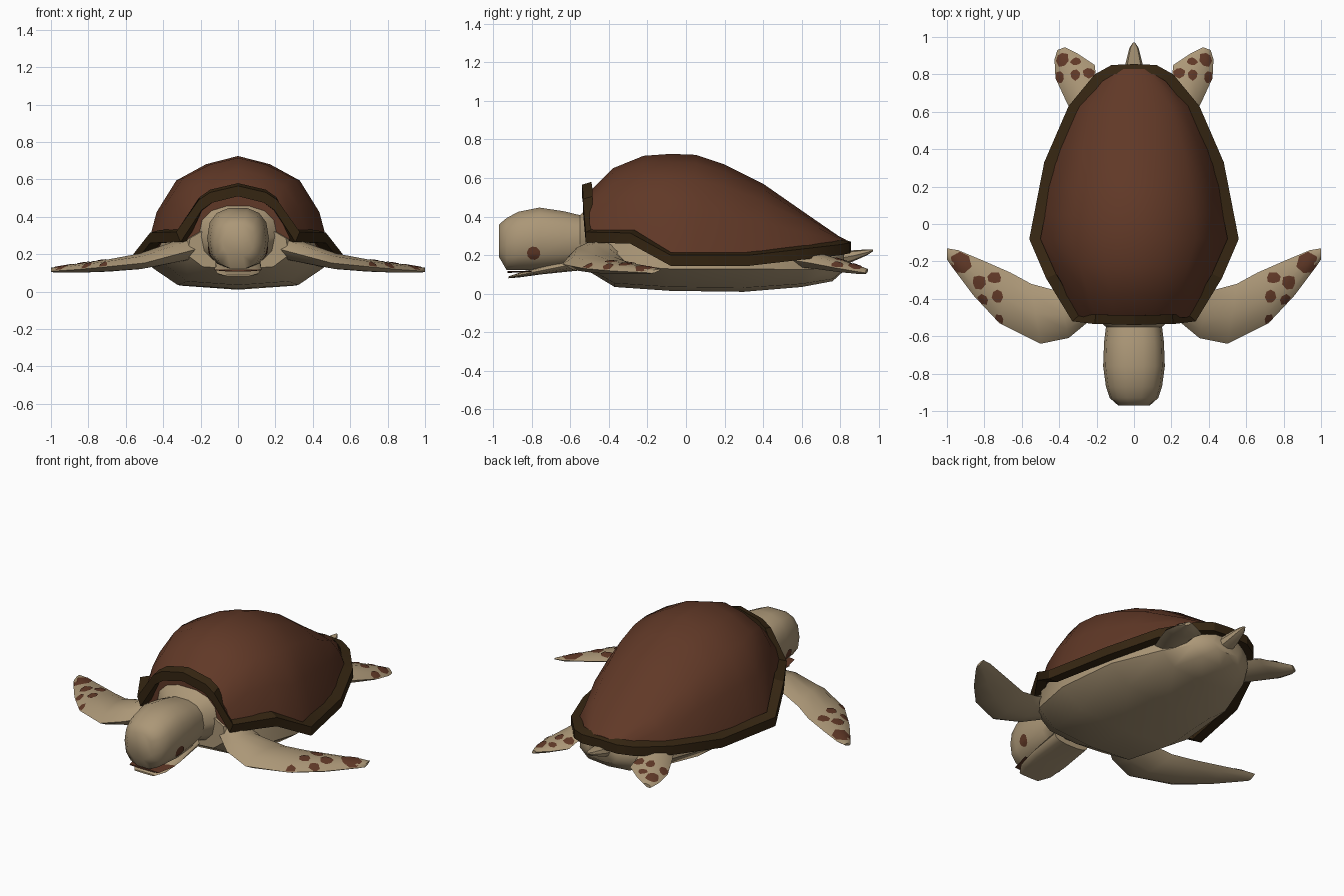
import bpy, bmesh, math, random
from mathutils import Vector
from mathutils.bvhtree import BVHTree

random.seed(4)
cube = bpy.data.objects.get("Cube")
if cube:
    bpy.data.objects.remove(cube)


def material(name, rgb):
    m = bpy.data.materials.new(name)
    m.use_nodes = True
    m.diffuse_color = (*rgb, 1)
    m.node_tree.nodes["Principled BSDF"].inputs["Base Color"].default_value = (*rgb, 1)
    return m


SKIN = material("sandy_skin", (0.41, 0.31, 0.185))
SHELL = material("brown_shell", (0.118, 0.04, 0.02))
RIM = material("dark_rim", (0.036, 0.019, 0.006))


def finish(name, bm, mat, mirror=False, angle=40):
    bmesh.ops.recalc_face_normals(bm, faces=bm.faces)
    mesh = bpy.data.meshes.new(name)
    bm.to_mesh(mesh)
    bm.free()
    mesh.materials.append(mat)
    ob = bpy.data.objects.new(name, mesh)
    bpy.context.collection.objects.link(ob)
    if mirror:
        ob.modifiers.new("Mirror", 'MIRROR').use_mirror_merge = False
    bpy.ops.object.select_all(action='DESELECT')
    ob.select_set(True)
    bpy.context.view_layer.objects.active = ob
    bpy.ops.object.shade_smooth_by_angle(angle=math.radians(angle))
    return ob


def loft(name, rings, mat, mirror=False, loop=False, angle=40):
    """Skin a row of equal-sized closed rings; cap the ends unless it is a loop."""
    bm = bmesh.new()
    rows = [[bm.verts.new(p) for p in ring] for ring in rings]
    n = len(rows[0])
    pairs = list(zip(rows, rows[1:])) + ([(rows[-1], rows[0])] if loop else [])
    for a, b in pairs:
        for i in range(n):
            j = (i + 1) % n
            bm.faces.new((a[i], a[j], b[j], b[i]))
    if not loop:
        bm.faces.new(rows[0])
        bm.faces.new(rows[-1])
    return finish(name, bm, mat, mirror, angle)


def oval(y, w, lo, hi, n=14, power=0.8):
    """Rounded cross-section facing along y."""
    ring = []
    for k in range(n):
        a = math.tau * k / n
        c, s = math.cos(a), math.sin(a)
        ring.append((w * math.copysign(abs(c) ** power, c), y,
                     (lo + hi) / 2 + (hi - lo) / 2 * math.copysign(abs(s) ** power, s)))
    return ring


def patch(name, host, centre, direction, radii, mat, jitter=0.0, sides=7):
    """Thin flat marking laid on the surface of a host part."""
    bm0 = bmesh.new()
    bm0.from_mesh(host.data)
    tree = BVHTree.FromBMesh(bm0)
    bm0.free()
    d = Vector(direction)
    u = Vector((1, 0, 0)) if abs(d.z) > 0.5 else Vector((0, 1, 0))
    v = d.cross(u)
    mid = Vector(centre)

    def drop(offset):
        for k in range(12):
            hit = tree.ray_cast(mid + offset * (1 - k * 0.08) - d, d)[0]
            if hit:
                return hit - d * 0.004
        return mid

    bm = bmesh.new()
    centre_vert = bm.verts.new(drop(Vector((0, 0, 0))))
    turn = random.random()
    inner, outer = [], []
    for k in range(sides):
        a = math.tau * (k + turn) / sides
        size = 1 + random.uniform(-jitter, jitter)
        off = (u * math.cos(a) * radii[0] + v * math.sin(a) * radii[1]) * size
        inner.append(bm.verts.new(drop(off * 0.5)))
        outer.append(bm.verts.new(drop(off)))
    for k in range(sides):
        j = (k + 1) % sides
        bm.faces.new((centre_vert, inner[k], inner[j]))
        bm.faces.new((inner[k], outer[k], outer[j], inner[j]))
    ob = finish(name, bm, mat, True)
    # an open patch should face outward from its host
    if ob.data.polygons[0].normal.dot(d) > 0:
        ob.data.flip_normals()


# Domed shell: half-width, edge height and crest height at stations along y
dome = [(-.5, .31, .28, .53), (-.38, .37, .3, .65), (-.22, .44, .27, .715), (-.08, .5, .18, .725),
        (.05, .485, .18, .72), (.2, .46, .19, .67), (.4, .40, .2, .57), (.63, .30, .23, .41),
        (.79, .15, .25, .30), (.83, .08, .26, .28)]
half = [(1, 0), (.87, .45), (.66, .76), (.34, .92)]
section = half + [(0, 1)] + [(-x, z) for x, z in reversed(half)]
loft("shell_dome", [[(fx * w, y, lo + fz * (hi - lo)) for fx, fz in section]
                    for y, w, lo, hi in dome], SHELL, angle=30)

# Rim: a band following the shell edge, arched over the neck
side = [(.15, -.535, .545), (.21, -.535, .505), (.33, -.52, .335), (.47, -.29, .33), (.56, -.08, .215),
        (.48, .33, .215), (.35, .63, .25), (.21, .8, .27), (.12, .85, .28)]
path = [(0, -.54, .58)] + side + [(0, .855, .285)] + [(-x, y, z) for x, y, z in reversed(side)]
rings = []
for i, (x, y, z) in enumerate(path):
    before, after = path[i - 1], path[(i + 1) % len(path)]
    t = Vector((after[0] - before[0], after[1] - before[1])).normalized()
    ix, iy = x - t.y * .06, y + t.x * .05
    arch = .93 if y < -.5 else 1
    rings.append([(x, y, z - .015), (ix, iy, z), (ix * arch, iy, z - .07), (x * arch, y, z - .07)])
loft("shell_rim", rings, RIM, loop=True, angle=25)

# Belly and trunk
trunk = [(-.51, .27, .12, .34), (-.37, .39, .035, .36), (-.08, .46, .015, .35), (.3, .42, .01, .36),
         (.6, .3, .035, .3), (.76, .2, .065, .26), (.82, .1, .12, .23)]
belly = [(0, 0), (.7, .06), (1, .34), (.95, .75), (.6, 1)]
belly += [(-x, z) for x, z in reversed(belly[1:])]
loft("belly", [[(fx * w, y, lo + fz * (hi - lo)) for fx, fz in belly]
               for y, w, lo, hi in trunk], SKIN)

# Head running back through the neck into the shell
skull = [(-.97, .085, .19, .36), (-.93, .13, .12, .395), (-.87, .15, .12, .428), (-.76, .165, .12, .45),
         (-.63, .16, .13, .43), (-.55, .15, .15, .41), (-.49, .22, .14, .47), (-.38, .32, .13, .52)]
head = loft("head", [oval(*s) for s in skull], SKIN, angle=50)
jaw = [(-.92, .07, .08, .09), (-.86, .11, .085, .11), (-.75, .125, .1, .14), (-.55, .12, .12, .2)]
loft("lower_jaw", [oval(*s) for s in jaw], SKIN)
loft("mouth_line", [oval(-.925, .1, .108, .117), oval(-.8, .13, .112, .12)], SHELL)
patch("eye", head, (0, -.79, .21), (-1, 0, 0), (.035, .035), SHELL, sides=10)

# Tail
loft("tail", [oval(.74, .06, .13, .22, 8), oval(.86, .045, .165, .225, 8),
              oval(.94, .025, .2, .23, 8), oval(.97, .006, .22, .23, 8)], SKIN)


def flipper(name, stations):
    """Stations: leading edge xy, trailing edge xy, height, half thickness."""
    rings = []
    for lx, ly, tx, ty, z, thick in stations:
        lead, trail = Vector((lx, ly, z - .012)), Vector((tx, ty, z + .006))
        top, low = [], []
        for f, h in ((.18, .8), (.5, 1), (.82, .6)):
            p = lead.lerp(trail, f)
            top.append(p + Vector((0, 0, thick * h)))
            low.append(p - Vector((0, 0, thick * h)))
        rings.append([lead] + top + [trail] + low[::-1])
    return loft(name, rings, SKIN, mirror=True, angle=55)


front = flipper("front_flipper", [
    (.18, -.47, .27, -.3, .25, .07), (.35, -.61, .4, -.36, .205, .055), (.5, -.64, .55, -.32, .165, .042),
    (.72, -.53, .66, -.26, .143, .033), (.86, -.38, .82, -.19, .13, .025),
    (.98, -.22, .94, -.14, .122, .015), (1, -.19, 1, -.13, .12, .008)])
rear = flipper("rear_flipper", [
    (.3, .53, .1, .62, .19, .05), (.36, .65, .2, .76, .17, .04), (.42, .78, .21, .85, .145, .03),
    (.425, .88, .3, .91, .128, .02), (.41, .93, .37, .945, .12, .01)])

# Brown markings on the upper side of the flippers
front_spots = [(.93, -.215, .055, .06), (.83, -.31, .035, .04), (.745, -.29, .04, .03),
               (.73, -.385, .028, .035), (.81, -.405, .035, .03), (.73, -.51, .035, .03)]
rear_spots = [(.385, .88, .035, .04), (.31, .87, .03, .022), (.24, .81, .03, .028),
              (.315, .8, .026, .03), (.395, .785, .025, .035)]
for host, label, spots in ((front, "front", front_spots), (rear, "rear", rear_spots)):
    for x, y, rx, ry in spots:
        patch(label + "_flipper_spot", host, (x, y, .5), (0, 0, -1), (rx, ry), SHELL, .18)
